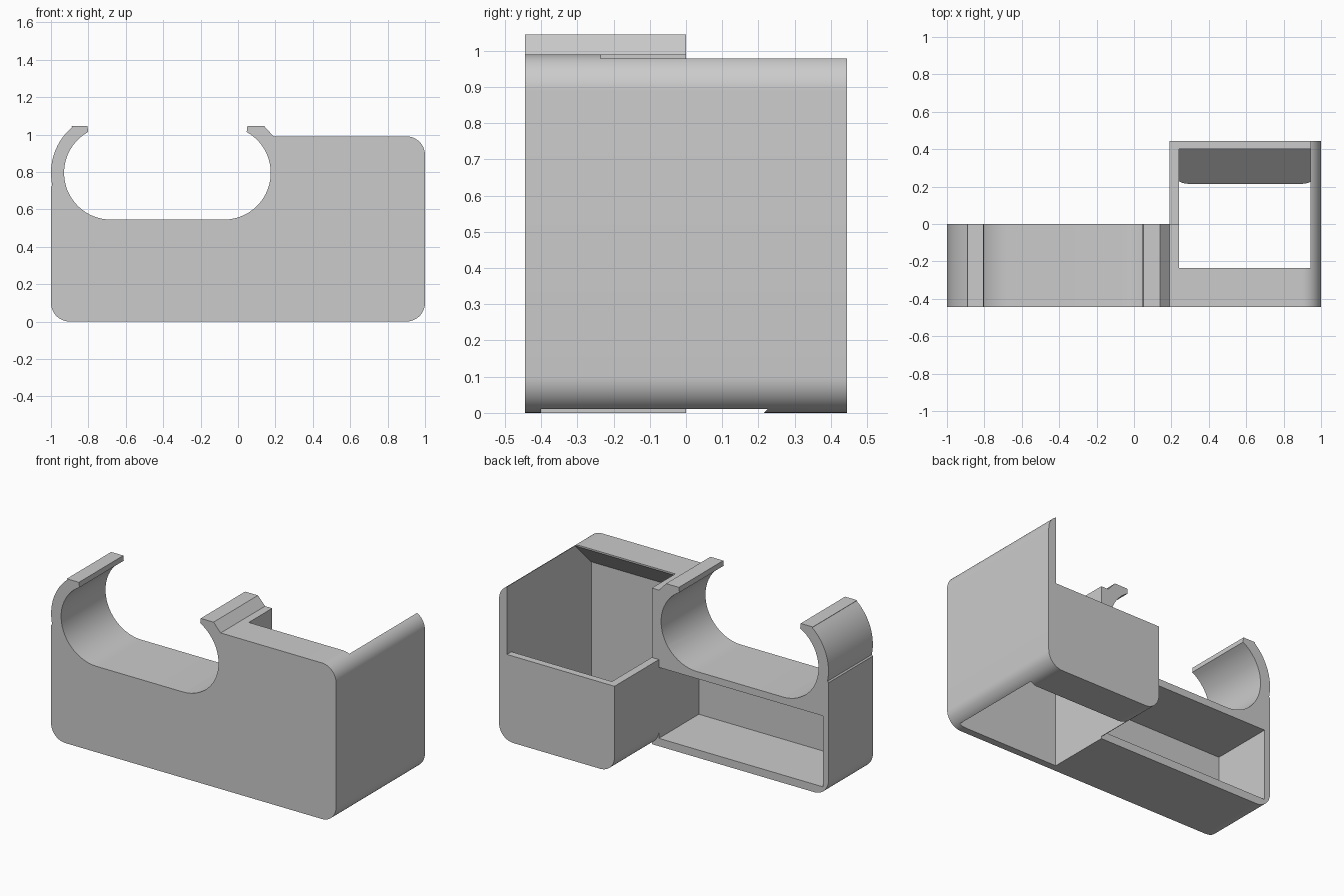
import bpy
import bmesh
from math import cos, sin, radians
from mathutils import Vector

if "Cube" in bpy.data.objects:
    bpy.data.objects.remove(bpy.data.objects["Cube"], do_unlink=True)

FRONT, BACK, TOP = -0.445, 0.445, 0.99
WALL_IN, WALL_OUT = 0.24, 0.19      # inner and outer face of the bin's side wall
CORNER = 0.1

plastic = bpy.data.materials.new("grey plastic")
plastic.use_nodes = True
grey = (0.6, 0.6, 0.6, 1)
plastic.diffuse_color = grey
plastic.node_tree.nodes["Principled BSDF"].inputs["Base Color"].default_value = grey


def arc(cx, cz, r, start, end, steps=12):
    angles = [radians(start + (end - start) * i / steps) for i in range(steps + 1)]
    return [(cx + r * cos(a), cz + r * sin(a)) for a in angles]


def prism(name, profile, low, high, axis="y"):
    """Extrude a closed profile along y (points are x, z) or x (points are y, z)."""
    def place(p, d):
        return Vector((p[0], d, p[1])) if axis == "y" else Vector((d, p[0], p[1]))
    bm = bmesh.new()
    face = bm.faces.new([bm.verts.new(place(p, low)) for p in profile])
    extruded = bmesh.ops.extrude_face_region(bm, geom=[face])["geom"]
    shift = place((0, 0), high - low)
    bmesh.ops.translate(bm, vec=shift,
                        verts=[v for v in extruded if isinstance(v, bmesh.types.BMVert)])
    bmesh.ops.recalc_face_normals(bm, faces=bm.faces)
    mesh = bpy.data.meshes.new(name)
    bm.to_mesh(mesh)
    bm.free()
    mesh.materials.append(plastic)
    obj = bpy.data.objects.new(name, mesh)
    bpy.context.collection.objects.link(obj)
    return obj


def rect(x0, x1, z0, z1):
    return [(x0, z0), (x1, z0), (x1, z1), (x0, z1)]


def combine(target, tool, operation):
    bpy.context.view_layer.objects.active = target
    mod = target.modifiers.new(tool.name, "BOOLEAN")
    mod.operation = operation
    mod.solver = "EXACT"
    mod.object = tool
    tool.hide_render = True
    bpy.ops.object.modifier_apply(modifier=mod.name)
    bpy.data.objects.remove(tool, do_unlink=True)


# Front body: rounded block with an open clip cradle and two lips
right_side = (arc(1 - CORNER, CORNER, CORNER, 270, 360)
              + arc(1 - CORNER, TOP - CORNER, CORNER, 0, 90))
cradle = (arc(-0.075, 0.795, 0.25, 61, -90, 24)
          + arc(-0.68, 0.795, 0.25, 270, 119, 24))
lip_top = 1.045
profile = (arc(-1 + CORNER, CORNER, CORNER, 180, 270) + right_side
           + [(WALL_OUT, TOP), (0.14, lip_top), (0.05, lip_top)]
           + cradle
           + [(-0.805, lip_top), (-0.89, lip_top)]
           + arc(-0.68, 0.795, 0.32, 130, 192, 14) + [(-1, 0.72)])
holder = prism("clip_holder_body", profile, FRONT, 0)

# Rear bin: rounded box reaching backwards from the body
bin_profile = (arc(WALL_OUT + CORNER, CORNER, CORNER, 180, 270)
               + right_side + [(WALL_OUT, TOP)])
combine(holder, prism("rear_bin", bin_profile, -0.1, BACK), "UNION")

# Bin cavity, open above and below, with a sloped front rim and rear floor
cavity = [(-0.4, -0.1), (0.215, -0.1), (0.215, 0), (0.4, 0.185),
          (0.4, 1.2), (-0.235, 1.2), (-0.235, 0.98), (-0.4, 0.815)]
combine(holder, prism("bin_cavity", cavity, WALL_IN, 0.945, "x"), "DIFFERENCE")

# Lowered back and inner side walls of the bin
combine(holder, prism("bin_wall_cut", rect(0, 0.945, 0.55, 1.3), 0, 0.6), "DIFFERENCE")

# Pocket in the back of the front body
combine(holder, prism("back_pocket", rect(-0.96, WALL_OUT, 0.05, 0.5), -0.4, 0.1), "DIFFERENCE")

# Smooth rounded areas, keep edges crisp
bpy.ops.object.select_all(action="DESELECT")
holder.select_set(True)
bpy.context.view_layer.objects.active = holder
bpy.ops.object.shade_smooth_by_angle(angle=radians(30))
